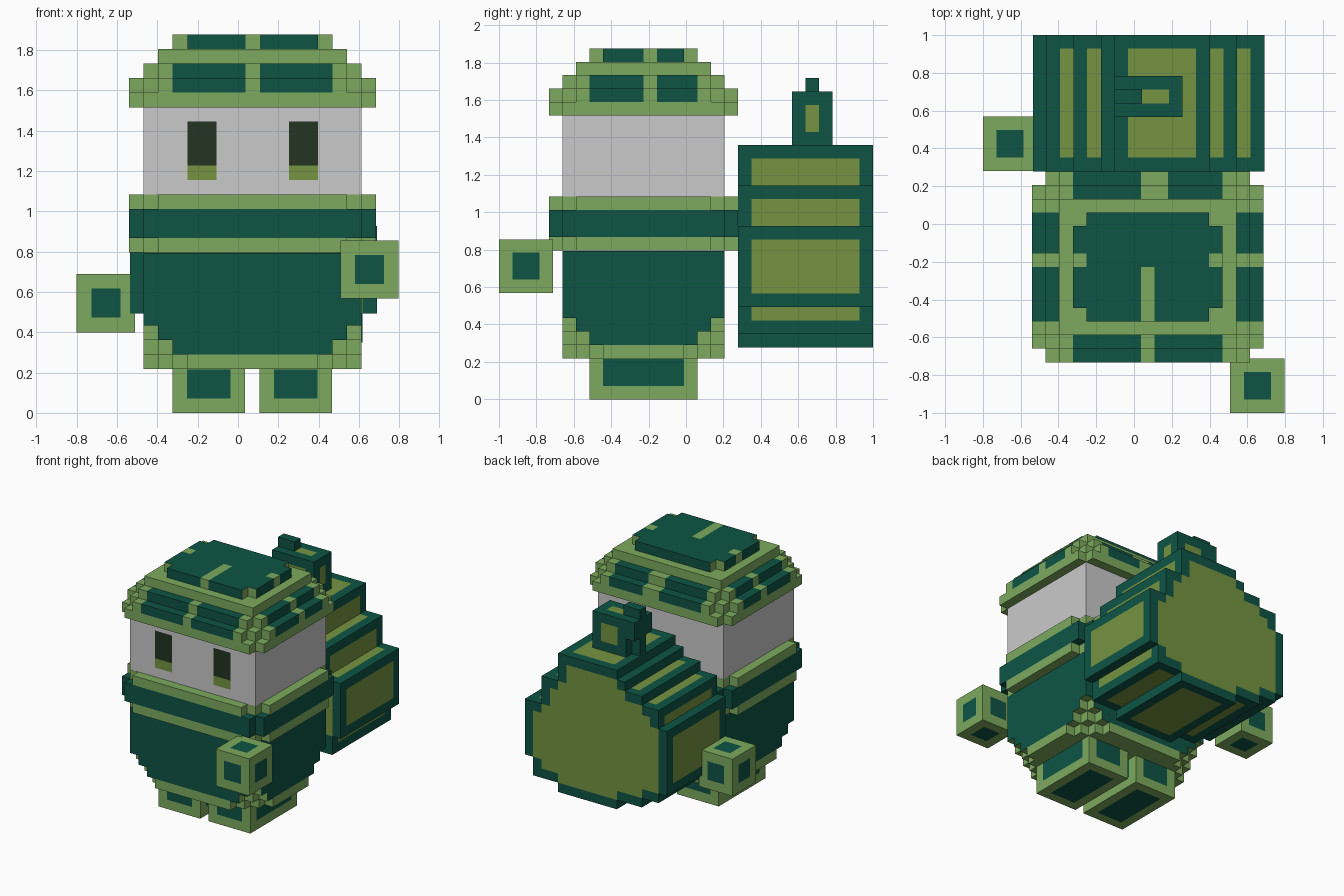
import bpy

if "Cube" in bpy.data.objects:
    bpy.data.objects.remove(bpy.data.objects["Cube"])

V = 0.0721  # edge length of one cube of the block grid


def material(name, rgb):
    lin = [((c / 255 + 0.055) / 1.055) ** 2.4 for c in rgb]
    m = bpy.data.materials.new(name)
    m.diffuse_color = (*lin, 1)
    m.use_nodes = True
    m.node_tree.nodes["Principled BSDF"].inputs["Base Color"].default_value = m.diffuse_color
    return m


MATS = [material("light green", (125, 170, 94)), material("dark green", (14, 84, 69)),
        material("olive", (117, 148, 65)), material("pale grey", (202, 202, 202)),
        material("eye black", (35, 52, 34))]
LIGHT, DARK, OLIVE, GREY, EYE = range(5)


def blocks(name, origin, size, solid, paint):
    """Outer skin of a block shape. solid(i, j, k) says which cubes are filled;
    paint(cell, axis, rim) picks the colour of a face, rim = face on an outer edge."""
    def filled(c):
        return all(0 <= c[a] < size[a] for a in range(3)) and solid(*c)

    def moved(c, axis, step):
        n = list(c)
        n[axis] += step
        return tuple(n)

    verts, faces, colours = {}, [], []
    for i in range(size[0]):
        for j in range(size[1]):
            for k in range(size[2]):
                c = (i, j, k)
                if not filled(c):
                    continue
                for axis in range(3):
                    u, w = (axis + 1) % 3, (axis + 2) % 3
                    for step in (-1, 1):
                        if filled(moved(c, axis, step)):
                            continue
                        quad = []
                        for du, dw in ((0, 0), (1, 0), (1, 1), (0, 1)):
                            p = list(c)
                            p[axis] += step > 0
                            p[u] += du
                            p[w] += dw
                            quad.append(verts.setdefault(tuple(p), len(verts)))
                        faces.append(quad if step > 0 else quad[::-1])
                        rim = not all(filled(moved(c, a, s)) for a in (u, w) for s in (-1, 1))
                        colours.append(paint(c, axis, rim))
    me = bpy.data.meshes.new(name)
    me.from_pydata([[origin[a] + V * p[a] for a in range(3)] for p in verts], [], faces)
    for m in MATS:
        me.materials.append(m)
    me.polygons.foreach_set("material_index", colours)
    ob = bpy.data.objects.new(name, me)
    bpy.context.collection.objects.link(ob)
    return ob


def framed(rim_colour, panel_colour):
    return lambda c, axis, rim: rim_colour if rim else panel_colour


def inset(i, n):
    """Distance in cubes from the nearer end of a row of n."""
    return min(i, n - 1 - i)


# feet (top row is sunk into the body)
for side, x in (("left", -0.325), ("right", 0.107)):
    blocks(side + "_foot", (x, -0.515, 0), (5, 8, 4), lambda i, j, k: True, framed(LIGHT, DARK))

# hands
for side, pos in (("left", (-0.80, 0.281, 0.40)), ("right", (0.509, -1.0, 0.567))):
    blocks(side + "_hand", pos, (4, 4, 4), lambda i, j, k: True, framed(LIGHT, DARK))


# body: corners step away towards the bottom
def body_solid(i, j, k):
    return inset(i, 15) + inset(j, 12) >= 3 - k


def body_paint(c, axis, rim):
    i, j, k = c
    along = inset(i, 15) if axis == 1 else inset(j, 12)
    return LIGHT if k == 0 or axis == 2 or along < 3 - k else DARK


blocks("body", (-0.468, -0.66, 0.217), (15, 12, 8), body_solid, body_paint)


# collar band: light, dark, dark, light rows
def collar_solid(i, j, k):
    return inset(i, 17) + inset(j, 14) >= (1 if k in (1, 2) else 2)


blocks("collar", (-0.54, -0.732, 0.795), (17, 14, 4), collar_solid,
       lambda c, axis, rim: DARK if c[2] in (1, 2) else LIGHT)


# head with two eyes on the front face
def head_paint(c, axis, rim):
    i, j, k = c
    if axis == 1 and j == 0 and i in (3, 4, 10, 11) and 1 <= k <= 4:
        return OLIVE if k == 1 else EYE
    return GREY


blocks("head", (-0.468, -0.66, 1.084), (15, 12, 6), lambda i, j, k: True, head_paint)

# cap: stepped dome, one (inset, corner cut) pair per layer
CAP = ((0, 1), (0, 2), (1, 1), (2, 0), (3, 1))


def cap_solid(i, j, k):
    off, cut = CAP[k]
    a, b = inset(i, 17) - off, inset(j, 14) - off
    return a >= 0 and b >= 0 and a + b >= cut


def cap_paint(c, axis, rim):
    i, j, k = c
    in_x, in_y = 3 <= i <= 13, 3 <= j <= 10
    if k in (1, 2):  # panels split by a centre seam on each side
        if in_x:
            return LIGHT if i == 8 or (i == 9 and j > 10) else DARK
        return DARK if in_y and j != 7 else LIGHT
    if k == 4:  # crown with seams
        if (i == 8 and j < 7) or (j == 7 and i in (3, 13)):
            return LIGHT
        if (axis == 1 and i in (3, 13)) or (axis == 0 and j in (3, 10)):
            return LIGHT
        return DARK
    return LIGHT


blocks("cap", (-0.54, -0.732, 1.516), (17, 14, 5), cap_solid, cap_paint)

# backpack: lopsided barrel, (columns, bottom row, top row) from left to right
STEPS = ((1, 3, 10), (2, 2, 12), (2, 1, 13), (1, 1, 14), (7, 0, 15), (2, 1, 12),
         (1, 1, 9), (1, 3, 9))
COLUMNS = [(low, high) for n, low, high in STEPS for _ in range(n)]


def pack_solid(i, j, k):
    return COLUMNS[i][0] <= k < COLUMNS[i][1]


blocks("backpack", (-0.536, 0.279, 0.277), (17, 10, 15), pack_solid, framed(DARK, OLIVE))


# knob on top of the backpack
def knob_solid(i, j, k):
    if k == 4:
        return j == 1 and i <= 1
    return i > 0 or j == 1 or k in (2, 3)


def knob_paint(c, axis, rim):
    return DARK if rim or c[0] < 2 else OLIVE


blocks("backpack_knob", (-0.103, 0.567, 1.357), (5, 3, 5), knob_solid, knob_paint)
